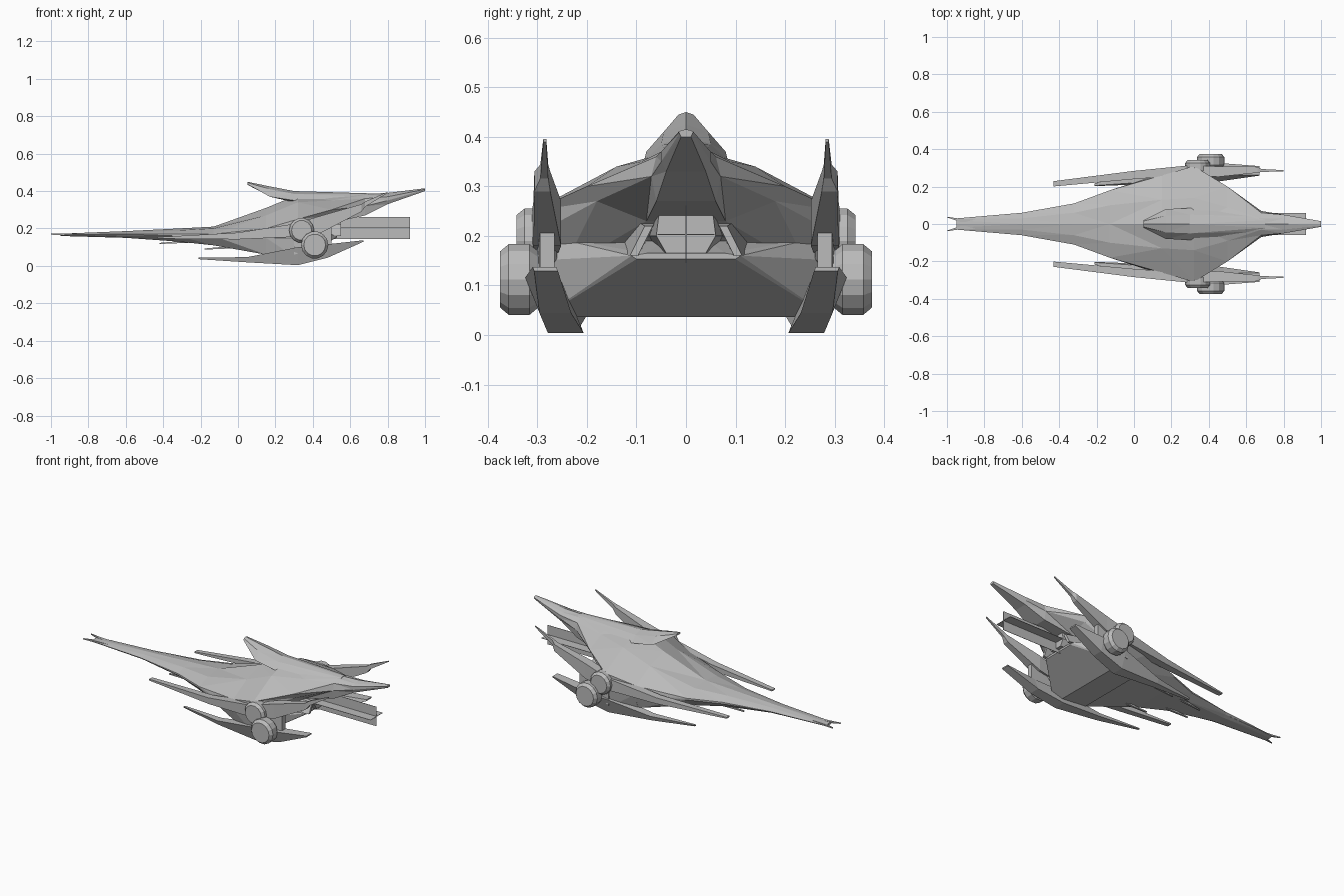
import bpy, bmesh, math

cube = bpy.data.objects.get("Cube")
if cube:
    bpy.data.objects.remove(cube, do_unlink=True)

shade = .5
colour = (shade, shade, shade, 1)
grey = bpy.data.materials.new("hull_grey")
grey.use_nodes = True
grey.diffuse_color = colour
grey.node_tree.nodes["Principled BSDF"].inputs["Base Color"].default_value = colour


def finish(name, bm):
    """Turn a bmesh into a named grey object in the scene."""
    bmesh.ops.recalc_face_normals(bm, faces=bm.faces)
    mesh = bpy.data.meshes.new(name)
    bm.to_mesh(mesh)
    bm.free()
    mesh.materials.append(grey)
    ob = bpy.data.objects.new(name, mesh)
    bpy.context.collection.objects.link(ob)
    return ob


def loft(name, rings):
    """Skin a list of equal-length point rings and cap both ends."""
    bm = bmesh.new()
    loops = [[bm.verts.new(point) for point in ring] for ring in rings]
    for front, back in zip(loops, loops[1:]):
        for i in range(len(front)):
            bm.faces.new((front[i - 1], front[i], back[i], back[i - 1]))
    bm.faces.new(loops[0])
    bm.faces.new(loops[-1])
    quads = [face for face in bm.faces if len(face.verts) == 4]
    bmesh.ops.triangulate(bm, faces=quads)
    return finish(name, bm)


def symmetric_loft(name, *sections):
    """Loft sections given as x, ridge height and points down one side."""
    rings = []
    for x, top, *side in sections:
        right = [(x, y, z) for y, z in side]
        left = [(x, -y, z) for y, z in reversed(side)]
        rings.append([(x, 0, top)] + right + left)
    return loft(name, rings)


def mirror_pair(ob):
    """Mirror a part built on +y across to -y."""
    mirror = ob.modifiers.new("mirror", 'MIRROR')
    mirror.use_axis = (False, True, False)


def blade_pair(name, *sections, lean=0):
    """Loft slabs given as x, y, z, half width and half height.

    The lean, a share of the half height, tips each slab's top outward.
    """
    rings = []
    for x, y, z, wide, high in sections:
        tip = lean * high
        rings.append([(x, y - wide + tip, z + high), (x, y + wide + tip, z + high),
                      (x, y + wide - tip, z - high), (x, y - wide - tip, z - high)])
    mirror_pair(loft(name, rings))


def pod_pair(name, x, z, radius, inner, outer, sides=14):
    """Round pods turned about a sideways axis, with chamfered ends."""
    rings = []
    for along, scale in ((0, .7), (.3, 1), (.8, 1), (1, .8)):
        y = inner + (outer - inner) * along
        turn = [math.tau * i / sides for i in range(sides)]
        rings.append([(x + radius * scale * math.cos(a), y,
                       z + radius * scale * math.sin(a)) for a in turn])
    mirror_pair(loft(name, rings))


# Main hull: needle nose, broad shoulders, undercut tail
symmetric_loft(
    "hull",
    (-.95, .172, (.02, .17), (.03, .168), (.03, .164), (.01, .16)),
    (-.6, .186, (.03, .18), (.06, .17), (.05, .16), (.03, .15)),
    (-.32, .2, (.06, .19), (.11, .17), (.11, .16), (.07, .13)),
    (-.13, .21, (.1, .2), (.18, .17), (.18, .16), (.13, .11)),
    (.15, .31, (.13, .27), (.26, .2), (.27, .15), (.24, .06)),
    (.32, .38, (.14, .34), (.31, .25), (.31, .2), (.25, .13)),
    (.5, .39, (.09, .35), (.2, .3), (.18, .27), (.08, .23)),
    (.68, .385, (.03, .38), (.06, .36), (.07, .32), (.06, .27)),
    (.8, .39, (.03, .38), (.05, .37), (.05, .35), (.04, .33)),
    (1, .415, (.01, .413), (.015, .41), (.013, .407), (.01, .4)))

# Belly shell, its rear deck sloping down to a blunt lip
symmetric_loft(
    "belly",
    (.15, .2, (.25, .19), (.27, .15), (.24, .055)),
    (.32, .22, (.28, .2), (.31, .15), (.29, .036)),
    (.53, .165, (.08, .165), (.11, .16), (.1, .153)))

# Hooded crest overhanging the front of the ridge
symmetric_loft(
    "crest_hood",
    (.05, .45, (.015, .445), (.02, .437), (.01, .434)),
    (.17, .425, (.045, .41), (.08, .37), (.04, .372)),
    (.3, .4, (.05, .385), (.085, .35), (.05, .34)),
    (.7, .388, (.02, .384), (.04, .37), (.02, .365)))

# Forked nose tip
blade_pair("nose_prong",
           (-1, .037, .17, .002, .003),
           (-.93, .02, .168, .008, .005),
           (-.85, .015, .168, .01, .005))

# Upper blades: long forward spike, stepped rear fin rising to a point
blade_pair("upper_blade",
           (-.43, .215, .15, .014, .004),
           (0, .262, .16, .022, .018),
           (.3, .288, .19, .026, .035),
           (.45, .28, .225, .028, .045),
           (.66, .29, .31, .016, .02),
           (.68, .286, .33, .008, .014),
           (.8, .285, .393, .003, .003))

# Lower blades: keel-like, leaning in toward the belly
blade_pair("lower_blade",
           (-.21, .21, .04, .006, .004),
           (.05, .24, .033, .022, .014),
           (.32, .262, .052, .036, .048),
           (.48, .278, .08, .032, .036),
           (.67, .284, .133, .024, .004), lean=.4)

# Engine pods at the shoulders
pod_pair("lower_pod", .41, .112, .073, inner=.29, outer=.375)
pod_pair("upper_pod", .34, .19, .067, inner=.26, outer=.342)

# Struts tying the blades to the pods and the hull
blade_pair("pod_strut",
           (.3, .285, .13, .02, .07),
           (.5, .28, .165, .015, .05))

# Slim barbs along the underside of the neck
for name, start, y, z in (("outer_barb", -.18, .11, .09), ("inner_barb", -.42, .05, .12)):
    blade_pair(name,
               (start, y, z, .004, .003),
               (start + .3, y + .02, z + .02, .012, .01))

# Rear engine housing with side cheeks
symmetric_loft(
    "engine_housing",
    (.4, .29, (.07, .26), (.08, .2), (.05, .16)),
    (.55, .265, (.055, .24), (.06, .2), (.04, .165)))
blade_pair("engine_cheek",
           (.38, .1, .2, .025, .035),
           (.55, .09, .19, .008, .03), lean=-.5)


def vane(name, sideways, upward):
    """Thin sheet trailing from the engine, spread along one direction."""
    bm = bmesh.new()
    corners = ((.5, -1), (.92, -1), (.92, 1), (.5, 1))
    bm.faces.new([bm.verts.new((x, side * sideways, .203 + side * upward))
                  for x, side in corners])
    solidify = finish(name, bm).modifiers.new("thickness", 'SOLIDIFY')
    solidify.thickness = .002
    solidify.offset = 0


# Crossed exhaust vanes
spread = .058
vane("vertical_vane", 0, spread)
vane("level_vane", spread, 0)
